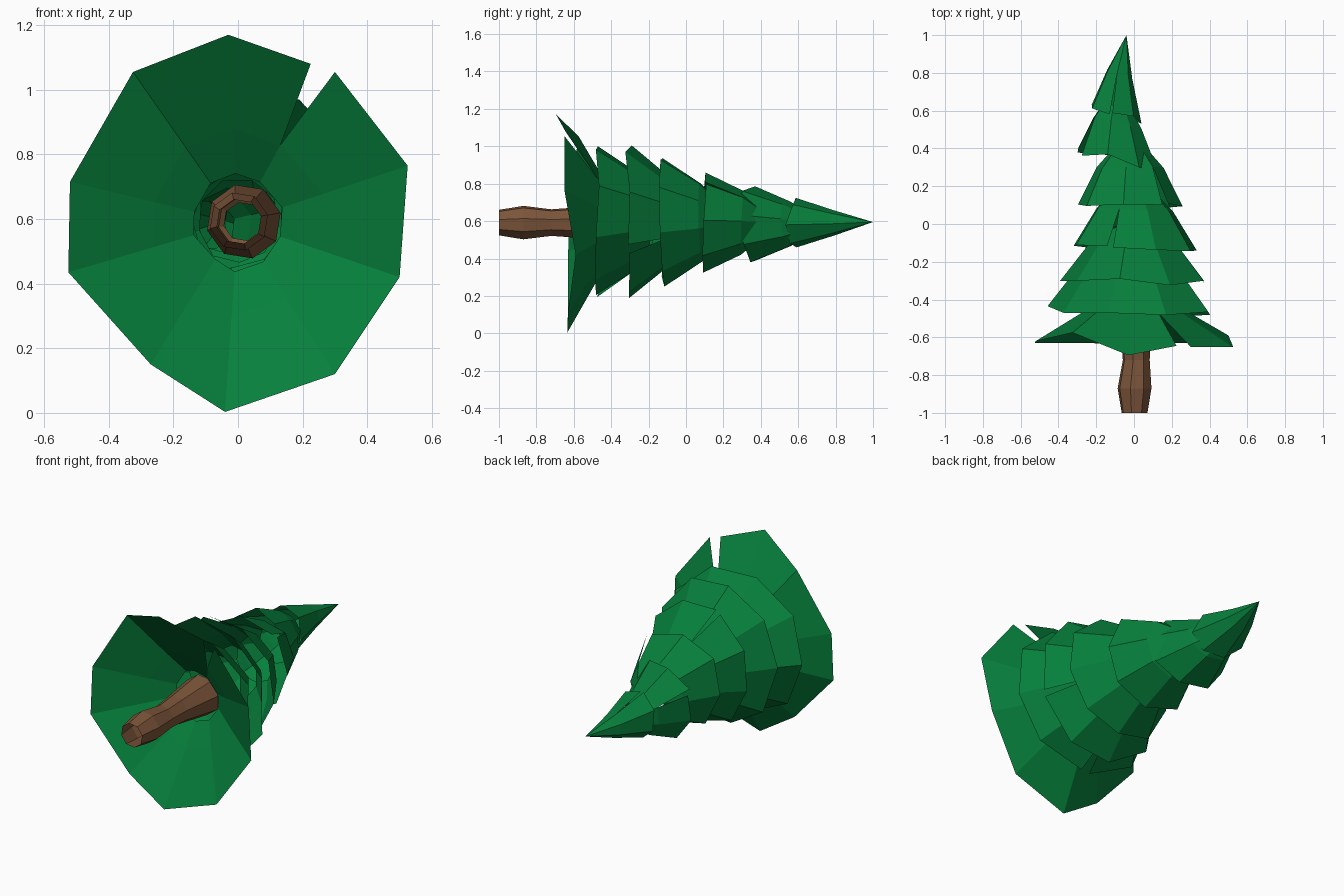
import bpy, bmesh, math, random
from mathutils import Vector

if "Cube" in bpy.data.objects:
    bpy.data.objects.remove(bpy.data.objects["Cube"])

random.seed(4)

def material(name, rgb):
    m = bpy.data.materials.new(name)
    m.diffuse_color = (*rgb, 1)
    m.use_nodes = True
    m.node_tree.nodes["Principled BSDF"].inputs["Base Color"].default_value = m.diffuse_color
    return m

GREEN = material("needles_green", (0.002, 0.215, 0.045))
BROWN = material("bark_brown", (0.20, 0.09, 0.042))

def finish(name, bm, mat):
    bmesh.ops.recalc_face_normals(bm, faces=bm.faces)
    me = bpy.data.meshes.new(name)
    bm.to_mesh(me)
    bm.free()
    me.materials.append(mat)
    bpy.context.collection.objects.link(bpy.data.objects.new(name, me))

def skirt(name, rim, centre, rings, apex=None):
    """Open skirt from a split rim (first and last point flank the notch).
    rings: (radius factor, forward y, centre shift x) for each inner ring."""
    bm = bmesh.new()
    n = len(rim) - 1
    prev = [bm.verts.new(p) for p in rim]
    base = [(rim[0] + rim[-1]) / 2] + rim[1:-1]
    for k, dy, sx in rings:
        ring = []
        for p in base:
            d = p - centre
            ring.append(bm.verts.new(centre + Vector((d.x * k + sx, d.y * k + dy, d.z * k))))
        ring.append(ring[0])
        for i in range(n):
            bm.faces.new((prev[i], prev[i + 1], ring[i + 1], ring[i]))
        prev = ring
    if apex:
        tip = bm.verts.new(apex)
        for i in range(n):
            bm.faces.new((prev[i], prev[i + 1], tip))
    finish(name, bm, GREEN)

# Lowest, widest skirt
bottom = [(0.30, -.65, 1.055), (0.525, -.65, .765), (0.50, -.59, .42), (0.30, -.63, .12),
          (-.04, -.635, .003), (-.27, -.63, .15), (-.525, -.63, .435), (-.52, -.62, .715),
          (-.325, -.575, 1.055), (-.03, -.695, 1.17), (0.225, -.645, 1.08)]
skirt("branch_skirt_1", [Vector(p) for p in bottom], Vector((0, -.63, .59)),
      [(.50, .165, 0), (.26, .25, 0)])

# Upper skirts: y, centre x, centre z, radius x, radius z, sides, notch angle, y tilt, crease factor
tiers = [
    (-.465, -.02, .605, .445, .405, 9, 265, -.03, .66),
    (-.300, .00, .595, .390, .412, 9, 340, -.04, .60),
    (-.120, .00, .595, .335, .355, 9, 112, -.04, .62),
    (.100, -.02, .592, .285, .272, 8, 50, -.05, .64),
    (.340, -.09, .582, .225, .210, 8, 150, -.22, .60),
]
for t, (y, cx, cz, rx, rz, n, notch, tilt, k) in enumerate(tiers):
    rim = []
    for i in range(n + 1):
        a = math.radians(notch + 3 + (360 - 6) * i / n)
        s = random.uniform(.97, 1.04)
        x, z = rx * s * math.cos(a), rz * s * math.sin(a)
        rim.append(Vector((cx + x, y + tilt * x + random.uniform(-.02, .02), cz + z)))
    skirt(f"branch_skirt_{t + 2}", rim, Vector((cx, y, cz)),
          [(k, .20, 0), (k * .6, .28, 0)])

# Pointed treetop
rim = []
for i in range(8):
    a = math.radians(100 + 3 + 354 * i / 7)
    x, z = .138 * math.cos(a), .135 * math.sin(a)
    rim.append(Vector((-.098 + x, .585 - .3 * x + random.uniform(-.015, .015), .59 + z)))
skirt("treetop", rim, Vector((-.098, .585, .59)), [(.50, .21, .02)], apex=(-.04, 1.0, .595))

# Hollow trunk with uneven girth, turned inward at its hidden end: y, radius, centre x
bm = bmesh.new()
prev = None
for y, r, cx in [(-1, .070, .003), (-.87, .092, .003), (-.72, .073, .012),
                 (-.60, .082, .01), (-.36, .117, .018), (-.32, .06, .015)]:
    ring = [bm.verts.new((cx + r * math.cos(a), y, .592 + r * math.sin(a)))
            for a in (math.tau * (i + .3) / 8 for i in range(8))]
    if prev:
        for i in range(8):
            j = (i + 1) % 8
            bm.faces.new((prev[i], prev[j], ring[j], ring[i]))
    prev = ring
finish("trunk", bm, BROWN)
